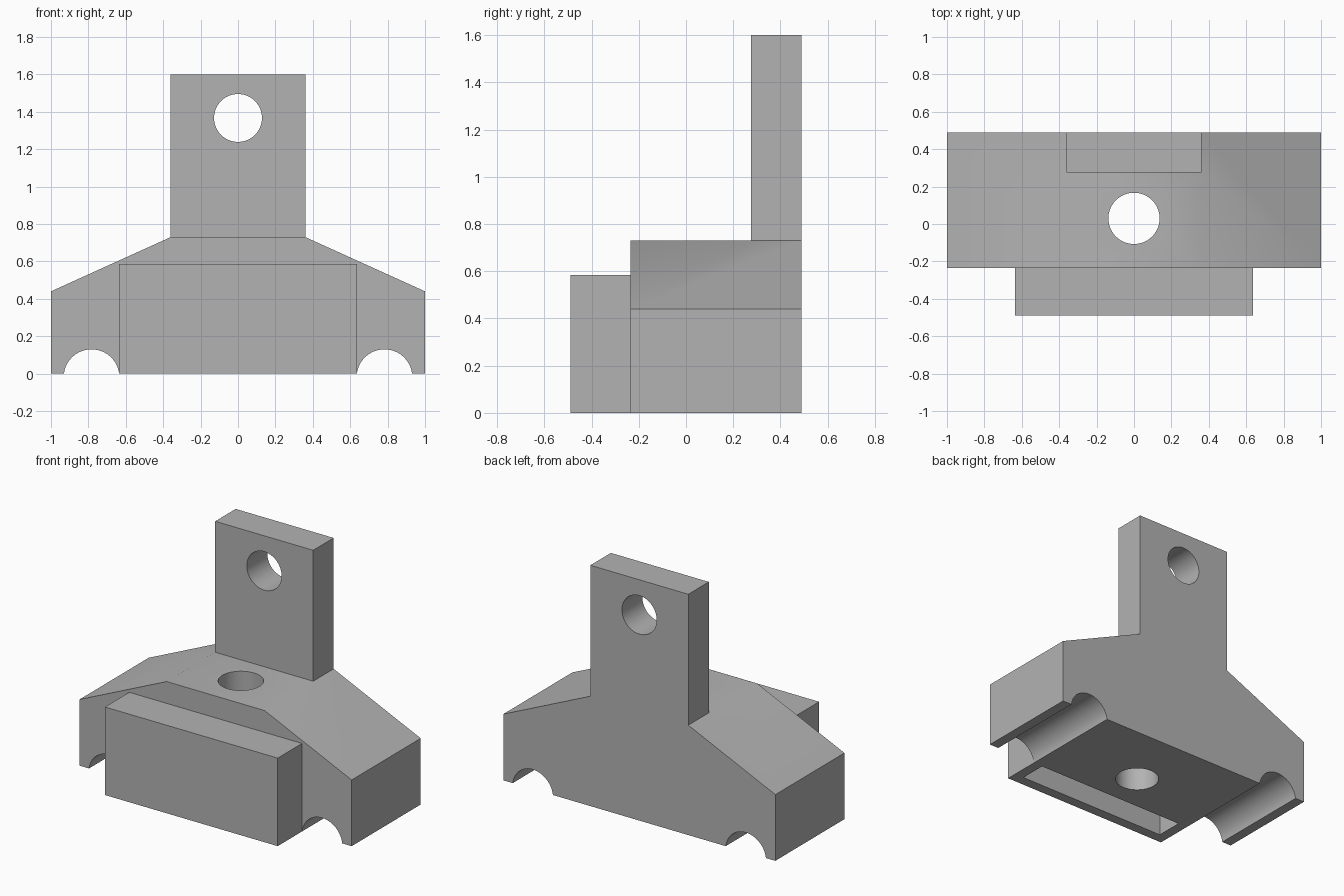
import bpy, bmesh, math
from mathutils import Vector

cube = bpy.data.objects.get("Cube")
if cube:
    bpy.data.objects.remove(cube, do_unlink=True)

grey = bpy.data.materials.new("plain grey")
grey.use_nodes = True
colour = (0.45, 0.45, 0.45, 1)
grey.diffuse_color = colour
grey.node_tree.nodes["Principled BSDF"].inputs["Base Color"].default_value = colour


def prism(name, ring, direction):
    """Extrude a closed ring of points along a direction."""
    bm = bmesh.new()
    face = bm.faces.new([bm.verts.new(p) for p in ring])
    made = bmesh.ops.extrude_face_region(bm, geom=[face])["geom"]
    bmesh.ops.translate(bm, vec=Vector(direction),
                        verts=[g for g in made if isinstance(g, bmesh.types.BMVert)])
    bmesh.ops.recalc_face_normals(bm, faces=bm.faces)
    mesh = bpy.data.meshes.new(name)
    bm.to_mesh(mesh)
    bm.free()
    mesh.materials.append(grey)
    obj = bpy.data.objects.new(name, mesh)
    bpy.context.collection.objects.link(obj)
    return obj


def box(name, half_x, y0, y1, z0, z1):
    ring = [(-half_x, y0, z0), (half_x, y0, z0), (half_x, y1, z0), (-half_x, y1, z0)]
    return prism(name, ring, (0, 0, z1 - z0))


def circle(radius, steps=64):
    angles = [math.tau * i / steps for i in range(steps)]
    return [(radius * math.cos(a), radius * math.sin(a)) for a in angles]


def combine(target, tool, operation):
    """Apply a boolean with the tool, then discard the tool."""
    mod = target.modifiers.new(tool.name, "BOOLEAN")
    mod.operation, mod.solver, mod.object = operation, "EXACT", tool
    bpy.context.view_layer.objects.active = target
    bpy.ops.object.modifier_apply(modifier=mod.name)
    bpy.data.objects.remove(tool, do_unlink=True)


BACK, BODY_FRONT, BOX_FRONT = 0.49, -0.235, -0.49

# Sloped body with a round groove under each end
groove_x, groove_r, groove_z = 0.783, 0.149, -0.019
start = math.asin(-groove_z / groove_r)
arc = []
for i in range(25):
    a = start + (math.pi - 2 * start) * i / 24
    arc.append((groove_x - groove_r * math.cos(a),
                max(0, groove_z + groove_r * math.sin(a))))
half = arc + [(1, 0), (1, 0.44), (0.36, 0.73)]
outline = half + [(-x, z) for x, z in reversed(half)]
body = prism("bracket_body", [(x, BODY_FRONT, z) for x, z in outline],
             (0, BACK - BODY_FRONT, 0))

# Upright tab and front box
combine(body, box("upright_tab", 0.36, 0.275, BACK, 0.5, 1.6), "UNION")
combine(body, box("front_box", 0.635, BOX_FRONT, BODY_FRONT + 0.1, 0, 0.585), "UNION")

# Pocket under the front box
combine(body, box("pocket", 0.567, -0.42, BODY_FRONT, -0.2, 0.515), "DIFFERENCE")

# Round holes through the body and the tab
bolt = prism("bolt_hole", [(x, y + 0.03, -0.2) for x, y in circle(0.137)], (0, 0, 1.2))
combine(body, bolt, "DIFFERENCE")
pin = prism("pin_hole", [(x, 0.1, z + 1.367) for x, z in circle(0.128)], (0, 0.6, 0))
combine(body, pin, "DIFFERENCE")

# Clean the flat faces and smooth the curved ones
bm = bmesh.new()
bm.from_mesh(body.data)
bmesh.ops.remove_doubles(bm, verts=bm.verts, dist=0.0001)
bmesh.ops.dissolve_limit(bm, angle_limit=math.radians(0.5), verts=bm.verts, edges=bm.edges)
bm.to_mesh(body.data)
bm.free()
bpy.ops.object.select_all(action="DESELECT")
body.select_set(True)
bpy.context.view_layer.objects.active = body
bpy.ops.object.shade_smooth_by_angle(angle=math.radians(30))
